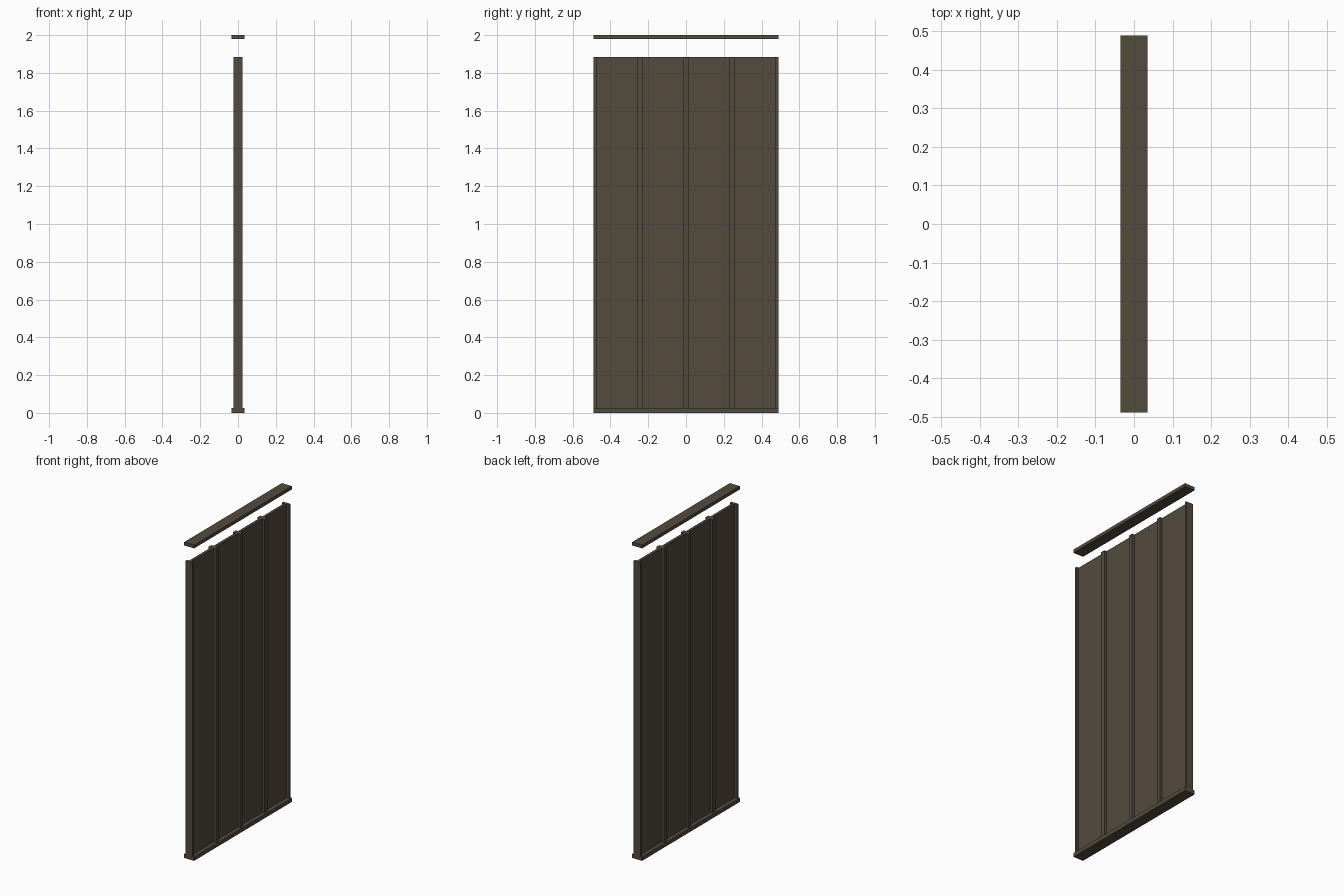
import bpy

if "Cube" in bpy.data.objects:
    bpy.data.objects.remove(bpy.data.objects["Cube"])

mat = bpy.data.materials.new("dark bronze brown")
mat.diffuse_color = (0.087, 0.069, 0.048, 1.0)
mat.use_nodes = True
mat.node_tree.nodes["Principled BSDF"].inputs["Base Color"].default_value = mat.diffuse_color

HALF_LEN = 0.489      # half length of the screen along y
RAIL_X = 0.035        # half depth of the rails
STILE_X = 0.025       # half depth of the stiles
PANEL_X = 0.009       # half thickness of the infill panels
BASE_H = 0.025
PANEL_TOP = 1.885


def box(name, x0, x1, y0, y1, z0, z1):
    """Axis-aligned box from its limits."""
    bpy.ops.mesh.primitive_cube_add(size=1)
    ob = bpy.context.object
    ob.name = name
    for v in ob.data.vertices:
        v.co = (x0 + (v.co.x + 0.5) * (x1 - x0),
                y0 + (v.co.y + 0.5) * (y1 - y0),
                z0 + (v.co.z + 0.5) * (z1 - z0))
    ob.data.materials.append(mat)
    return ob


# bottom and top rails
box("bottom_rail", -RAIL_X, RAIL_X, -HALF_LEN, HALF_LEN, 0, BASE_H)
box("top_rail", -RAIL_X, RAIL_X, -HALF_LEN, HALF_LEN, 1.979, 2.0)

# upright stiles: narrow ones at the ends, wider ones between the panels
W = 0.0135
stiles = [(-HALF_LEN, -0.475)]
stiles += [(c - W, c + W) for c in (-0.244, 0.0, 0.244)]
stiles += [(0.475, HALF_LEN)]
for i, (a, b) in enumerate(stiles):
    box(f"stile_{i + 1}", -STILE_X, STILE_X, a, b, BASE_H, PANEL_TOP)

# flat panels between neighbouring stiles
for i in range(len(stiles) - 1):
    box(f"panel_{i + 1}", -PANEL_X, PANEL_X,
        stiles[i][1], stiles[i + 1][0], BASE_H, PANEL_TOP)
